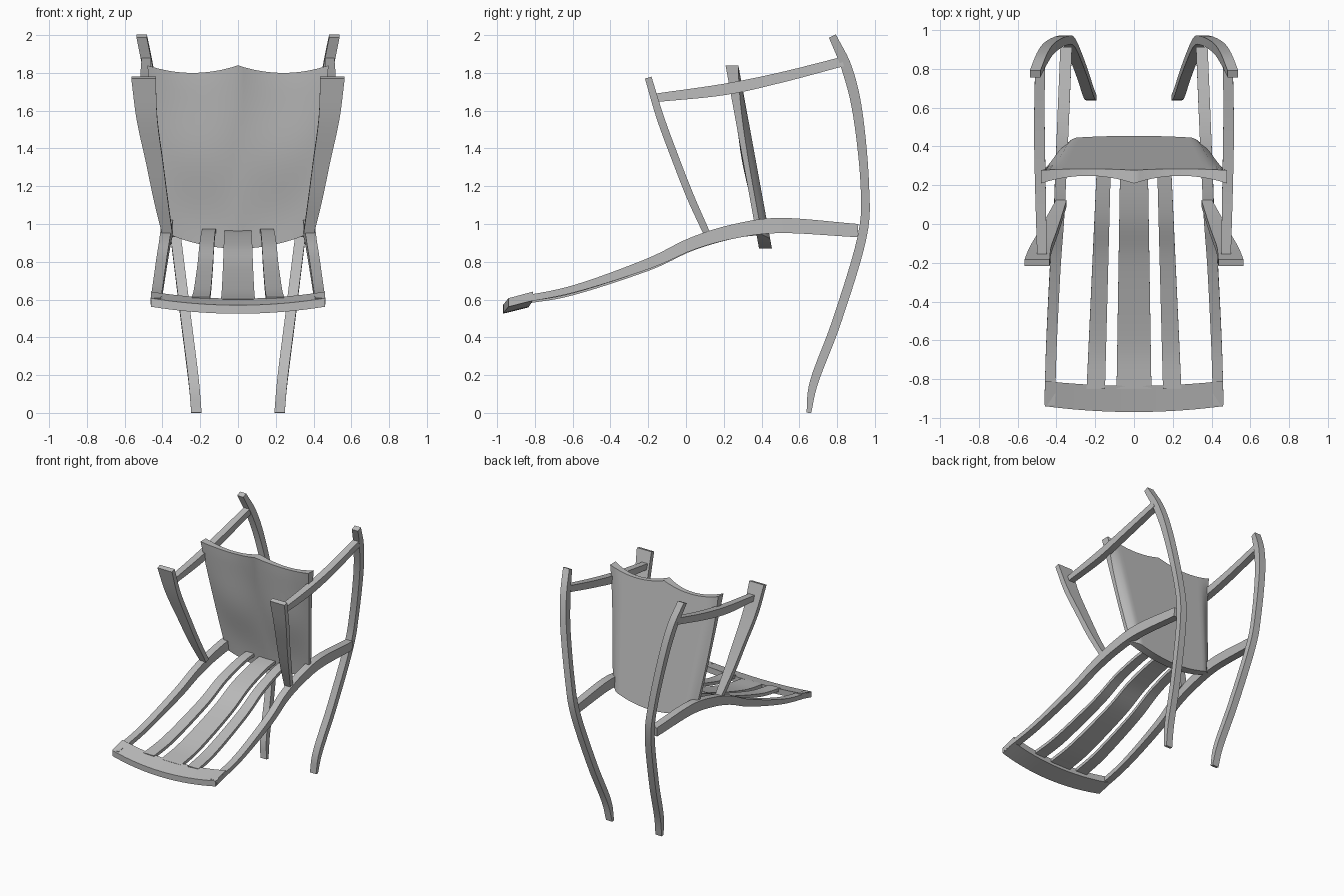
import bpy, bmesh, math
from mathutils import Vector

if "Cube" in bpy.data.objects:
    bpy.data.objects.remove(bpy.data.objects["Cube"], do_unlink=True)

grey = bpy.data.materials.new("plain grey")
grey.use_nodes = True
colour = (0.5, 0.5, 0.5, 1)
grey.diffuse_color = colour
grey.node_tree.nodes["Principled BSDF"].inputs["Base Color"].default_value = colour


def loft(name, rings, mirror=False):
    """Skin a list of closed rings and cap both ends."""
    bm = bmesh.new()
    rows = [[bm.verts.new(p) for p in ring] for ring in rings]
    n = len(rows[0])
    for a, b in zip(rows, rows[1:]):
        for i in range(n):
            j = (i + 1) % n
            bm.faces.new((a[i], a[j], b[j], b[i]))
    # Caps as strips so that wavy ends stay clean
    for row in (rows[0], rows[-1]):
        for i in range(n // 2 - 1):
            bm.faces.new((row[i], row[i + 1], row[n - 2 - i], row[n - 1 - i]))
    bmesh.ops.recalc_face_normals(bm, faces=bm.faces[:])
    mesh = bpy.data.meshes.new(name)
    bm.to_mesh(mesh)
    bm.free()
    mesh.materials.append(grey)
    mesh.shade_smooth()
    mesh.set_sharp_from_angle(angle=math.radians(35))
    obj = bpy.data.objects.new(name, mesh)
    bpy.context.collection.objects.link(obj)
    if mirror:
        obj.modifiers.new("Mirror", 'MIRROR')
    return obj


def smooth_path(points, steps=6):
    """Catmull-Rom interpolation of stations of any dimension."""
    p = [Vector(q) for q in points]
    p = [2 * p[0] - p[1]] + p + [2 * p[-1] - p[-2]]
    out = []
    for a, b, c, d in zip(p, p[1:], p[2:], p[3:]):
        for k in range(steps):
            t = k / steps
            out.append(0.5 * (2 * b + (c - a) * t + (2 * a - 5 * b + 4 * c - d) * t * t
                              + (3 * b - a - 3 * c + d) * t ** 3))
    return out + [p[-2]]


def bar(name, stations, mirror=True):
    """Rectangular bar; stations are x, y, z, width, thickness."""
    path = smooth_path(stations)
    rings = []
    for i, s in enumerate(path):
        d = path[min(i + 1, len(path) - 1)] - path[max(i - 1, 0)]
        normal = Vector((0, -d[2], d[1])).normalized() * s[4] / 2
        side = Vector((s[3] / 2, 0, 0))
        c = Vector(s[:3])
        rings.append([c - side - normal, c + side - normal, c + side + normal, c - side + normal])
    return loft(name, rings, mirror)


# Long upright curved legs
bar("curved_leg", [(.22, .65, 0, .055, .025), (.235, .68, .17, .055, .045),
                   (.275, .80, .49, .055, .048), (.33, .932, .93, .055, .048),
                   (.37, .947, 1.2, .055, .045), (.435, .91, 1.58, .055, .052),
                   (.475, .853, 1.82, .055, .056), (.51, .775, 1.995, .055, .04)])

# S-curved side rails
bar("side_rail", [(.435, -.93, .59, .055, .035), (.425, -.6, .655, .055, .038),
                  (.405, -.2, .79, .055, .055), (.388, .03, .895, .055, .066),
                  (.378, .25, .96, .058, .075), (.367, .5, .992, .06, .08),
                  (.35, .91, .965, .06, .07)])

# Flared arm posts
bar("arm_post", [(.375, .108, .955, .055, .036), (.41, .025, 1.14, .075, .04),
                 (.442, -.05, 1.33, .09, .04), (.482, -.135, 1.56, .11, .04),
                 (.5, -.2, 1.775, .13, .036)])

# Arms joining posts to legs
bar("arm", [(.475, -.16, 1.668, .05, .045), (.483, .2, 1.712, .055, .06),
            (.488, .5, 1.775, .055, .055), (.485, .83, 1.86, .05, .05)])


# Slats between the crest and the panel
def slat(name, front_x, back_x, front_w, back_w, drop, mirror):
    curve = [(-.85, .6), (-.6, .645), (-.2, .775), (.03, .88), (.25, .945), (.4, .965)]
    stations = []
    for y, z in curve:
        t = (y + .85) / 1.25
        stations.append((front_x + (back_x - front_x) * t, y, z - drop,
                         front_w + (back_w - front_w) * t, .025))
    bar(name, stations, mirror)


slat("middle_slat", 0, 0, .18, .14, .01, False)
slat("side_slat", .197, .152, .095, .07, 0, True)

# Bowed crest rail
crest = []
for i in range(21):
    u = i / 10 - 1
    x, sag = .46 * u, 1 - u * u
    front, back = -.94 - .03 * sag, -.81 - .025 * sag
    top = .607 - .037 * sag
    crest.append([(x, front, top - .045), (x, back, top - .012),
                  (x, back, top + .035), (x, front, top)])
loft("crest_rail", crest)

# Padded panel: scalloped upper edge, sagging lower edge, chamfered back
panel = []
COLS, ROWS = 32, 20
for r in range(ROWS + 1):
    v = r / ROWS
    face, rear = [], []
    for c in range(COLS + 1):
        u = 2 * c / COLS - 1
        t = abs(u)
        low = .87 + .075 * u * u
        high = 1.8 + .04 * (2 * t - 1) ** 2
        z = low + (high - low) * v
        half = .365 + .115 * v ** .85
        scallop = 1 - (2 * t - 1) ** 2
        y = .385 - .183 * (z - .88)
        y_face = y + .032 * scallop * v ** 6 + .006 * math.sin(3 * math.pi * v) * scallop
        y_rear = y + .068 - .04 * max(0, (t - .85) / .15) * (1 - v ** 4)
        face.append((half * u, y_face, z))
        rear.append((half * u, y_rear, z))
    panel.append(face + rear[::-1])
loft("padded_panel", panel)
